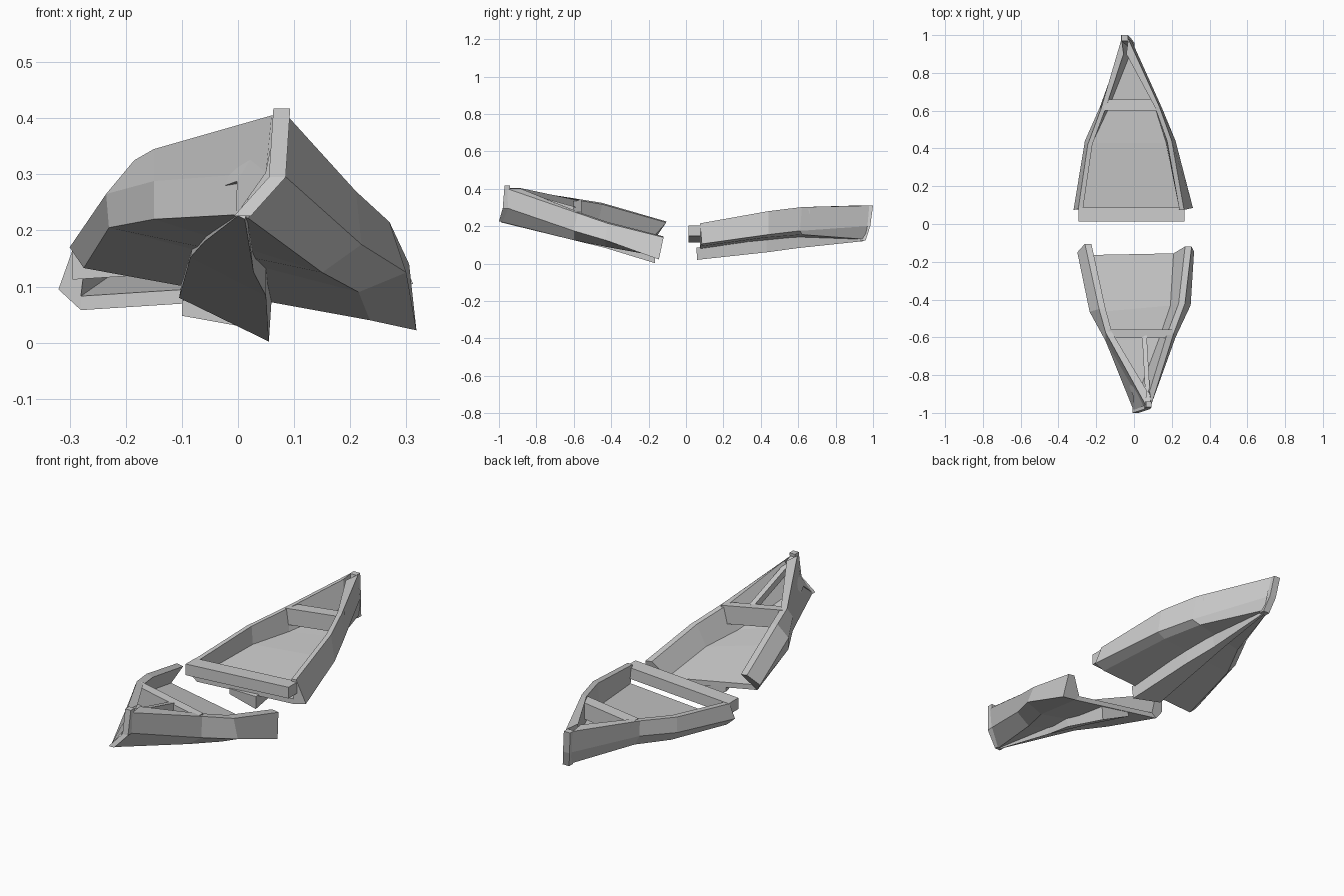
import bpy, bmesh
from mathutils import Vector as V


def finish(bm, name):
    bmesh.ops.recalc_face_normals(bm, faces=bm.faces)
    me = bpy.data.meshes.new(name)
    bm.to_mesh(me)
    bm.free()
    ob = bpy.data.objects.new(name, me)
    bpy.context.collection.objects.link(ob)
    return ob


def loft(bm, rings):
    """Bridge closed rings of coordinates; returns the rings of vertices."""
    rings = [[bm.verts.new(c) for c in r] for r in rings]
    n = len(rings[0])
    for a, b in zip(rings, rings[1:]):
        for j in range(n):
            k = (j + 1) % n
            bm.faces.new((a[j], a[k], b[k], b[j]))
    return rings


def hull(name, stations, wall, tip, floor):
    """Loft outer sections (port gunwale, knuckle, chine, starboard chine, knuckle, gunwale)
    with an inner skin. wall = rail width, tip = y shift of the inner end."""
    bm = bmesh.new()
    rings = []
    for i, sec in enumerate(stations):
        p = [V(c) for c in sec]
        across = p[5] - p[0]
        t = min(wall / across.length, 0.3)
        end = i == len(stations) - 1
        back = V((0, tip if end else 0, 0))
        lift = V((0, 0, 0.06 if end else 0.025)) + back
        rings.append(p + [p[5] - across * t + back,
                          p[3].lerp(p[2], floor) + lift,
                          p[2].lerp(p[3], floor) + lift,
                          p[0] + across * t + back])
    rings = loft(bm, rings)
    # end caps: two walls and the floor thickness
    for r in (rings[0], rings[-1]):
        bm.faces.new((r[0], r[1], r[2], r[8], r[9]))
        bm.faces.new((r[2], r[3], r[7], r[8]))
        bm.faces.new((r[3], r[4], r[5], r[6], r[7]))
    return finish(bm, name)


def solid(name, rings):
    bm = bmesh.new()
    rings = loft(bm, rings)
    bm.faces.new(rings[0])
    bm.faces.new(rings[-1])
    return finish(bm, name)


def bar(name, pts, w, h, side=(1, 0, 0), up=(0, 0, 1)):
    """Rectangular timber swept along points."""
    s, u = V(side) * w / 2, V(up) * h / 2
    return solid(name, [[V(p) + o for o in (s + u, u - s, -s - u, s - u)] for p in pts])


# Front half, from the broken end to the bow
hull("front_hull", [
    [(-.26, -.105, .225), (-.30, -.15, .17), (-.275, -.165, .133),
     (.235, -.155, .04), (.318, -.145, .022), (.305, -.12, .14)],
    [(-.185, -.45, .325), (-.235, -.465, .265), (-.23, -.47, .205),
     (.215, -.43, .09), (.30, -.43, .125), (.27, -.42, .215)],
    [(-.15, -.575, .345), (-.15, -.62, .288), (-.15, -.62, .22),
     (.15, -.6, .125), (.22, -.6, .175), (.21, -.58, .27)],
    [(.06, -.955, .405), (.05, -.965, .303), (-.003, -.985, .228),
     (.018, -.985, .222), (.08, -.965, .30), (.092, -.955, .40)],
], .035, .07, .05)
# Each keel section: port root, port edge, ridge, starboard root
solid("front_keel", [
    [(-.10, -.165, .11), (-.105, -.165, .08), (.055, -.165, .002), (.06, -.165, .08)],
    [(-.08, -.45, .175), (-.085, -.45, .152), (.05, -.43, .083), (.05, -.44, .14)],
    [(-.055, -.6, .20), (-.06, -.6, .18), (.028, -.6, .125), (.025, -.6, .17)],
    [(0, -.985, .232), (0, -.99, .226), (.012, -.99, .220), (.016, -.985, .23)],
])
bar("bow_post", [(.078, -.955, .417), (.07, -.965, .295), (.008, -.985, .226)],
    .03, .03, up=(0, 1, 0))
bar("front_thwart", [(-.135, -.58, .295), (.20, -.58, .23)], .045, .09, side=(0, 1, 0))
bar("fore_brace", [(.055, -.59, .285), (.075, -.945, .385)], .025, .035)

# Rear half, from the broken end to the stern
hull("rear_hull", [
    [(-.295, .08, .165), (-.32, .075, .095), (-.28, .08, .058),
     (.25, .075, .092), (.312, .085, .105), (.265, .075, .215)],
    [(-.245, .42, .215), (-.26, .44, .15), (-.22, .43, .10),
     (.17, .43, .14), (.22, .44, .155), (.20, .44, .28)],
    [(-.175, .61, .25), (-.18, .62, .18), (-.14, .6, .12),
     (.11, .62, .155), (.15, .61, .175), (.135, .62, .302)],
    [(-.066, .98, .31), (-.055, .97, .20), (-.03, .955, .13),
     (-.005, .955, .13), (-.012, .97, .20), (-.03, .98, .31)],
], .025, -.08, .0)
solid("rear_keel", [
    [(-.10, .075, .075), (-.10, .075, .048), (.055, .06, .02), (.06, .055, .085)],
    [(-.07, .43, .12), (-.07, .43, .085), (.03, .43, .06), (.035, .43, .13)],
    [(-.05, .6, .135), (-.05, .6, .097), (.005, .6, .083), (.015, .6, .145)],
    [(-.022, .95, .135), (-.02, .95, .122), (-.01, .95, .12), (-.008, .95, .135)],
])
bar("stern_post", [(-.05, .985, .31), (-.035, .97, .2), (-.016, .945, .122)],
    .035, .03, up=(0, 1, 0))
bar("rear_thwart", [(-.16, .63, .215), (.12, .63, .25)], .06, .08, side=(0, 1, 0))
# Loose beam across the break
bar("cross_beam", [(-.295, .05, .14), (.267, .05, .175)], .075, .055, side=(0, 1, 0))
